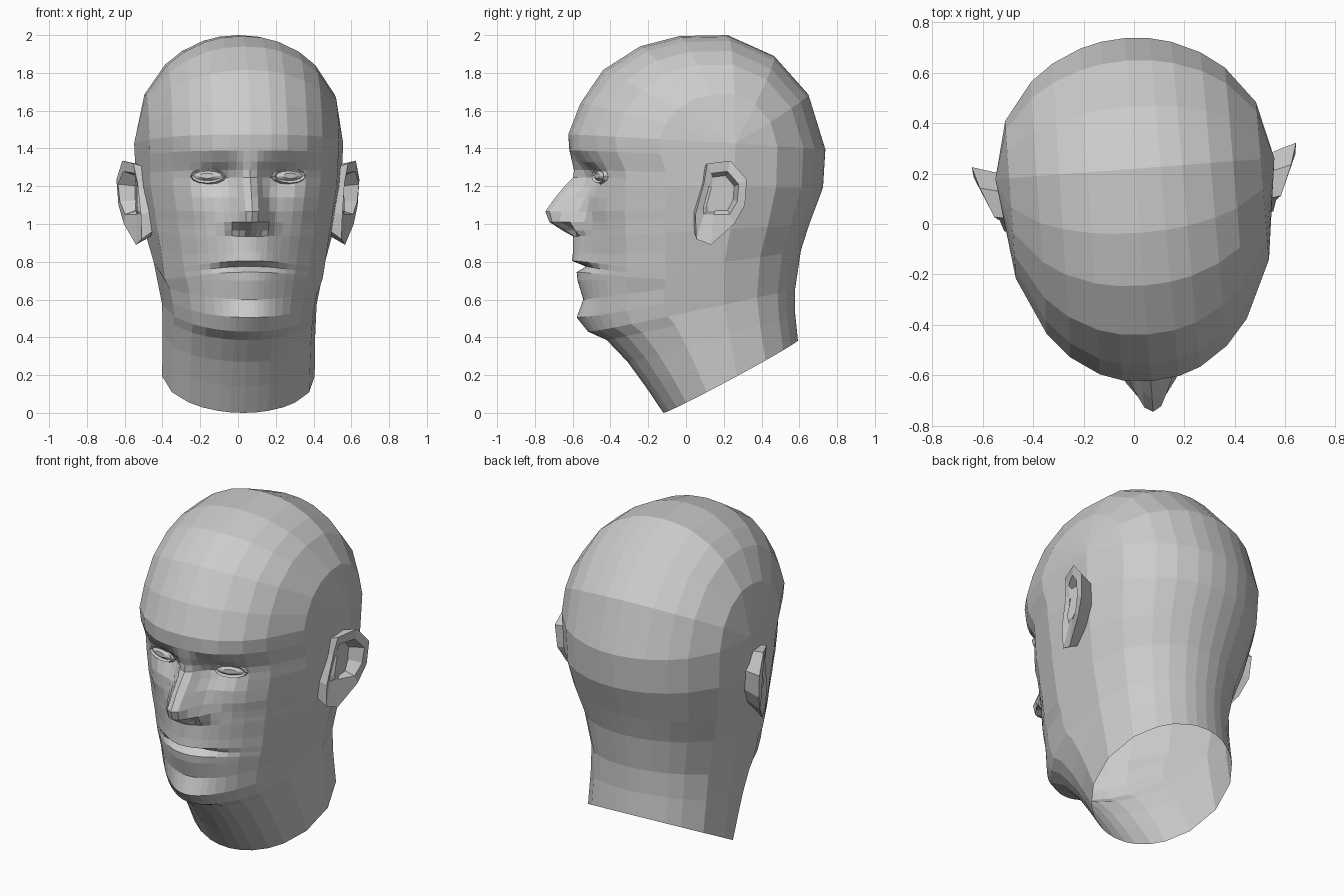
import bpy, bmesh
from math import sin, cos, exp, pi, radians
from mathutils import Matrix, Vector

if "Cube" in bpy.data.objects:
    bpy.data.objects.remove(bpy.data.objects["Cube"])

# The head is turned slightly to its left
PLACE = Matrix.Translation((0.02, 0, 0)) @ Matrix.Rotation(0.075, 4, 'Z')


def finish(bm, name):
    """Turn a half model into a mirrored, placed object."""
    bmesh.ops.recalc_face_normals(bm, faces=bm.faces[:])
    mesh = bpy.data.meshes.new(name)
    bm.to_mesh(mesh)
    bm.free()
    ob = bpy.data.objects.new(name, mesh)
    bpy.context.collection.objects.link(ob)
    ob.matrix_world = PLACE
    mod = ob.modifiers.new("mirror", 'MIRROR')
    mod.merge_threshold = 0.0005
    return ob


def interp(table, k):
    """Linear interpolation of table rows keyed by their first value."""
    for a, b in zip(table, table[1:]):
        if k <= b[0]:
            t = (k - a[0]) / (b[0] - a[0])
            return [p + (q - p) * t for p, q in zip(a[1:], b[1:])]
    return list(table[-1][1:])


def loft(bm, loops, cap=True):
    """Bridge closed loops of equal length, capping the last one."""
    rings = [[bm.verts.new(p) for p in loop] for loop in loops]
    n = len(rings[0])
    for a, b in zip(rings, rings[1:]):
        for i in range(n):
            j = (i + 1) % n
            bm.faces.new((a[i], a[j], b[j], b[i]))
    if cap:
        bm.faces.new(rings[-1])


# Front profile rows: height, base depth, centre bump (chin, lips, nose), bump width
ROWS = [
    (0, -.12, 0, .1), (.14, -.215, 0, .1), (.27, -.31, 0, .1), (.385, -.42, 0, .1),
    (.43, -.50, -.02, .13), (.505, -.53, -.05, .14), (.60, -.535, -.01, .1),
    (.70, -.545, -.03, .15), (.745, -.545, -.035, .16), (.775, -.545, .015, .17),
    (.805, -.55, -.055, .15), (.85, -.555, -.045, .13), (.935, -.56, -.04, .1),
    (.965, -.555, -.1, .1), (1.01, -.55, -.175, .095), (1.066, -.55, -.197, .085),
    (1.14, -.545, -.15, .07), (1.20, -.545, -.1, .055), (1.245, -.545, -.055, .055),
    (1.285, -.55, -.045, .06), (1.33, -.575, -.03, .07), (1.39, -.61, -.005, .1),
    (1.475, -.625, 0, .1)]
# Front height -> back height, back depth, half width, depth of widest point, roundness
BODY = [
    (0, .385, .594, .405, .24, 2), (.27, .52, .58, .405, .20, 2),
    (.43, .66, .58, .41, .17, 2), (.505, .72, .585, .42, .16, 2),
    (.70, .86, .61, .455, .17, 2), (.94, 1.0, .655, .505, .20, 2.1),
    (1.21, 1.2, .73, .545, .22, 2.2), (1.475, 1.395, .74, .555, .22, 2.2)]
# Face modelling: x, z, spread x, spread z, depth change
DENTS = [
    (.17, 1.24, .085, .055, .06),     # eye socket
    (.055, .965, .022, .02, .045),    # nostril
    (.27, .90, .10, .10, .02),        # cheek hollow
    (.30, 1.10, .09, .07, -.01),      # cheekbone
    (.10, 1.0, .03, .04, -.03),       # nose wing
    (.16, 1.37, .10, .035, -.015)]    # brow
# Skull profile over the crown, from forehead to back
CROWN = [(-.56, 1.64), (-.44, 1.815), (-.245, 1.94), (-.035, 1.995),
         (.22, 2.0), (.467, 1.89), (.65, 1.685)]

FRONT = [0, 3, 6, 10, 14, 19, 25, 32, 44, 64, 90]
KEEP = [0, 3, 5, 7, 8, 9]                        # columns that go on over the skull
ANGLES = FRONT + [180 - FRONT[k] for k in reversed(KEEP)]
COARSE = KEEP + list(range(10, len(ANGLES)))
BACK_ROWS = [0, 2, 4, 7, 12, 17, 22]
TOP, SIDE, CHIN = 22, 9, 4


def surface(r, c):
    zf, yf, bump, bw = ROWS[r]
    zb, yb, w, ym, p = interp(BODY, zf)
    a = radians(ANGLES[c])
    p = p if c <= 10 else 2
    x = 0 if c in (0, len(ANGLES) - 1) else w * abs(sin(a)) ** (2 / p)
    y = ym + ((yf if c <= 10 else yb) - ym) * abs(cos(a)) ** (2 / p)
    z = zf + (zb - zf) * (y - yf) / (yb - yf)
    if c <= SIDE:
        y += bump * exp(-(x / bw) ** 2.5)
        for dx, dz, sx, sz, d in DENTS:
            y += d * exp(-((x - dx) / sx) ** 2 - ((z - dz) / sz) ** 2)
        z -= 0.5 * x * x * exp(-((z - .79) / .09) ** 2)   # drooping mouth corners
    return x, y, z


# Head: detailed face, coarser back and neck
bm = bmesh.new()
V = {}
for r in range(TOP + 1):
    for c in range(len(ANGLES)):
        if (c in COARSE or CHIN <= r < TOP) and (r in BACK_ROWS or c <= SIDE):
            V[r, c] = bm.verts.new(surface(r, c))


def cell(r0, r1, c0, c1):
    """One face made of every vertex around a block of the grid."""
    edge = [(r0, c) for c in range(c0, c1)] + [(r, c1) for r in range(r0, r1)]
    edge += [(r1, c) for c in range(c1, c0, -1)] + [(r, c0) for r in range(r1, r0, -1)]
    bm.faces.new([V[k] for k in edge if k in V])


for r in range(TOP):
    cols = range(SIDE + 1) if CHIN <= r < TOP - 1 else KEEP
    for c0, c1 in zip(cols, cols[1:]):
        cell(r, r + 1, c0, c1)
for r0, r1 in zip(BACK_ROWS, BACK_ROWS[1:]):
    for c in range(SIDE, len(ANGLES) - 1):
        cell(r0, r1, c, c + 1)

# Skull dome: the crown profile narrows towards a pole above each ear
pole = V[TOP, 10]
arcs = []
for k, c in enumerate(KEEP):
    a = radians(ANGLES[c])
    arc = [V[TOP, c]]
    for i, (py, pz) in enumerate(CROWN):
        p = 2.2 - 0.2 * (i + 1) / (len(CROWN) + 1)
        s = cos(a) ** (2 / p)
        x = pole.co.x * sin(a) ** (2 / p) if c else 0
        arc.append(bm.verts.new((x, pole.co.y + (py - pole.co.y) * s,
                                 pole.co.z + (pz - pole.co.z) * s)))
    arcs.append(arc + [V[TOP, len(ANGLES) - 1 - k]])
for a, b in zip(arcs, arcs[1:]):
    for i in range(len(a) - 1):
        bm.faces.new((a[i], a[i + 1], b[i + 1], b[i]))
for i in range(len(arcs[-1]) - 1):
    bm.faces.new((arcs[-1][i], arcs[-1][i + 1], pole))
finish(bm, "head")

# Eyes: lid ridge around a shallow eyeball
bm = bmesh.new()
socket = Matrix.Translation((.21, -.455, 1.255)) @ Matrix.Rotation(0.3, 4, 'Z')
loops = []
for rx, rz, y in [(.115, .058, .03), (.088, .038, -.032), (.076, .026, -.022),
                  (.04, .014, -.036)]:
    loops.append([socket @ Vector((rx * cos(t * pi / 6), y, rz * sin(t * pi / 6)))
                  for t in range(12)])
loft(bm, loops)
finish(bm, "eyes")

# Ears: outer wall, rim and hollow, lofted from the outline
OUTLINE = [(.57, .07, 1.32), (.62, .19, 1.335), (.645, .275, 1.235), (.635, .265, 1.1),
           (.61, .21, 1.0), (.555, .09, .89), (.53, .015, .92), (.535, .01, 1.05),
           (.55, .055, 1.22)]


def shrunk(f, low, x=None, dx=0, dy=0):
    return [(x if x else px + dx, .14 + (py - .14) * f + dy,
             max(1.16 + (pz - 1.16) * f, low)) for px, py, pz in OUTLINE]


bm = bmesh.new()
loft(bm, [shrunk(.82, 0, x=.47, dy=-.03), OUTLINE,
          shrunk(.68, 1.05, dx=-.005), shrunk(.55, 1.07, x=.55)])
finish(bm, "ears")
